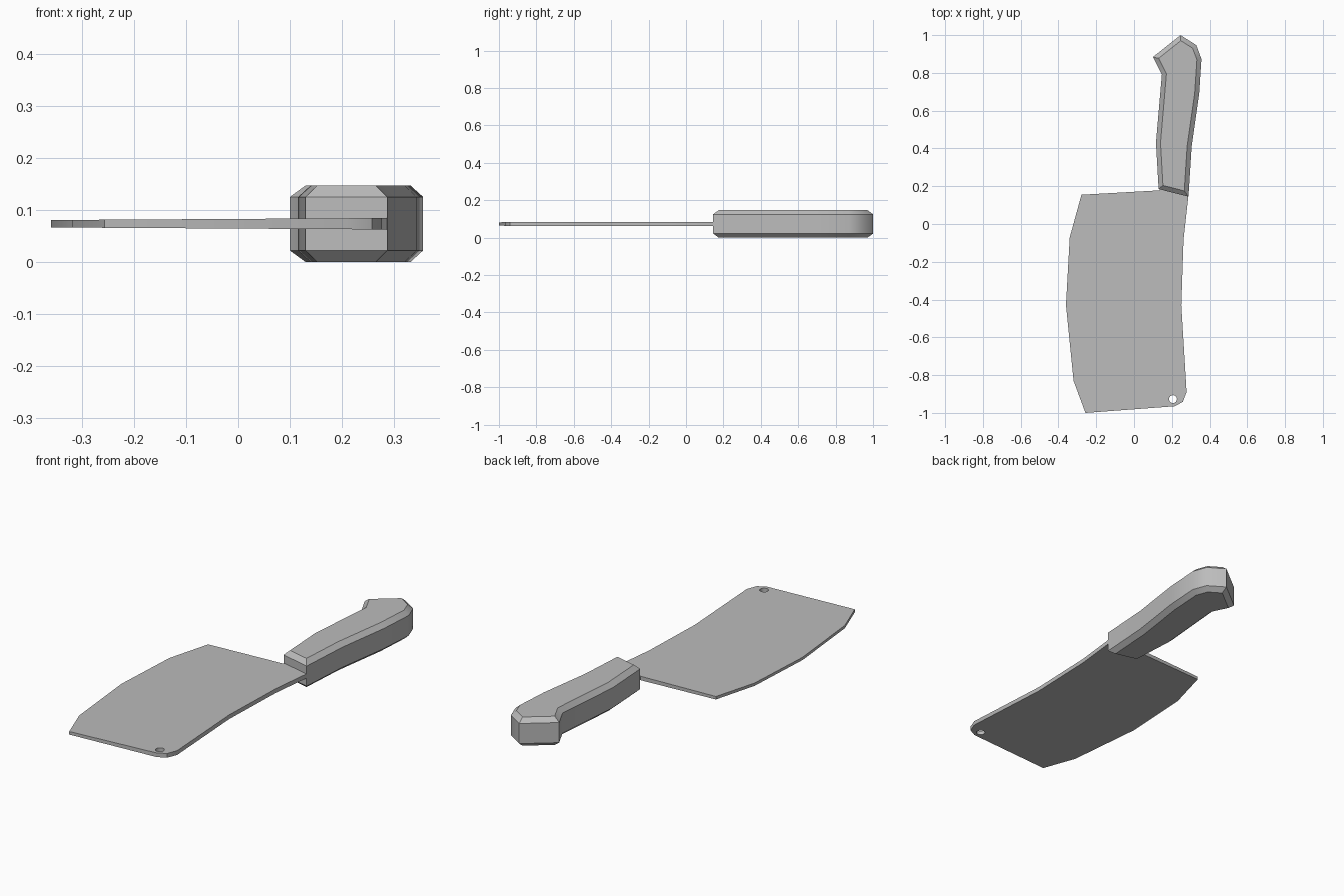
import bpy
import bmesh
from math import cos, sin, pi, radians

MID_Z = 0.0735

cube = bpy.data.objects.get("Cube")
if cube:
    bpy.data.objects.remove(cube, do_unlink=True)

# One plain steel grey for the whole model
steel = bpy.data.materials.new("steel_grey")
steel.use_nodes = True
grey = (0.5, 0.5, 0.5, 1)
steel.diffuse_color = grey
steel.node_tree.nodes["Principled BSDF"].inputs["Base Color"].default_value = grey


def loop(bm, points, z):
    """Closed ring of edges through the points at height z."""
    verts = [bm.verts.new((x, y, z)) for x, y in points]
    for a, b in zip(verts, verts[1:] + verts[:1]):
        bm.edges.new((a, b))
    return verts


def finish(bm, name, angle):
    bmesh.ops.recalc_face_normals(bm, faces=bm.faces)
    mesh = bpy.data.meshes.new(name)
    bm.to_mesh(mesh)
    bm.free()
    mesh.materials.append(steel)
    obj = bpy.data.objects.new(name, mesh)
    bpy.context.collection.objects.link(obj)
    bpy.ops.object.select_all(action="DESELECT")
    obj.select_set(True)
    bpy.context.view_layer.objects.active = obj
    bpy.ops.object.shade_smooth_by_angle(angle=radians(angle))


# Blade: flat outline with a hanging hole, thinner towards the cutting edge
blade_outline = [
    (-0.278, 0.155), (-0.34, -0.07), (-0.36, -0.43), (-0.32, -0.83),
    (-0.257, -1.0), (0.214, -0.965), (0.258, -0.942), (0.278, -0.89),
    (0.25, -0.43), (0.262, -0.08), (0.287, 0.145), (0.28, 0.18),
    (0.14, 0.21), (0.134, 0.178),
]
hole = [(0.206 + 0.021 * cos(i * pi / 8), -0.927 + 0.021 * sin(i * pi / 8))
        for i in range(16)]
bm = bmesh.new()
loop(bm, blade_outline, 0)
loop(bm, hole, 0)
bmesh.ops.triangle_fill(bm, edges=bm.edges[:], use_beauty=True)
lower = bm.verts[:]
extruded = bmesh.ops.extrude_face_region(bm, geom=bm.faces[:], use_keep_orig=True)
upper = [v for v in extruded["geom"] if isinstance(v, bmesh.types.BMVert)]
for side, verts in ((-1, lower), (1, upper)):
    for v in verts:
        v.co.z = MID_Z + side * (0.0093 + 0.006 * v.co.x)
finish(bm, "blade", 30)

# Handle: curved grip with a hooked butt and chamfered rims
handle_outline = [
    (0.13, 0.185), (0.116, 0.43), (0.147, 0.79), (0.10, 0.884),
    (0.246, 1.0), (0.33, 0.947), (0.357, 0.873), (0.345, 0.69),
    (0.305, 0.41), (0.288, 0.145),
]
bm = bmesh.new()
bottom = bm.faces.new(loop(bm, handle_outline, 0.022))
extruded = bmesh.ops.extrude_face_region(bm, geom=[bottom], use_keep_orig=True)
for v in extruded["geom"]:
    if isinstance(v, bmesh.types.BMVert):
        v.co.z = 0.125
bmesh.ops.recalc_face_normals(bm, faces=bm.faces)
caps = [f for f in bm.faces if abs(f.normal.z) > 0.9]
bmesh.ops.inset_individual(bm, faces=caps, thickness=0.024, depth=0.022,
                           use_even_offset=True)
finish(bm, "handle", 40)
